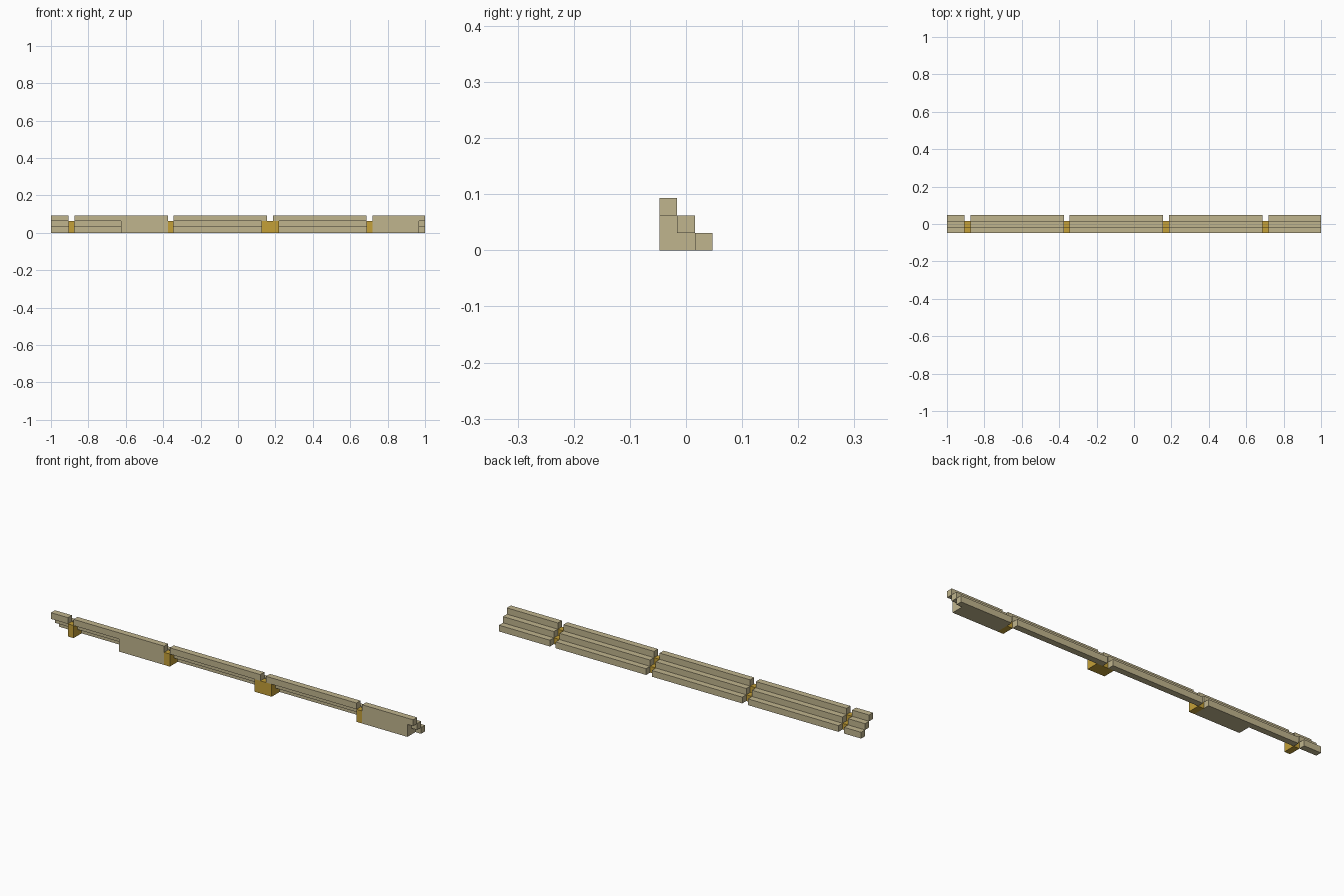
import bpy
import bmesh

if "Cube" in bpy.data.objects:
    bpy.data.objects.remove(bpy.data.objects["Cube"], do_unlink=True)

U = 1 / 32  # module: every edge is a whole number of these


def material(name, color):
    m = bpy.data.materials.new(name)
    m.use_nodes = True
    m.diffuse_color = color
    bsdf = next(n for n in m.node_tree.nodes if n.type == 'BSDF_PRINCIPLED')
    bsdf.inputs["Base Color"].default_value = color
    bsdf.inputs["Roughness"].default_value = 0.8
    return m


stone = material("beige stone", (0.53, 0.46, 0.27, 1))
brass = material("ochre brass", (0.55, 0.35, 0.04, 1))


def extrude_profile(name, profile, x0, x1, mat):
    """Sweep a (y, z) profile along x; all values in modules."""
    bm = bmesh.new()
    face = bm.faces.new([bm.verts.new((x0 * U, (y - 1.5) * U, z * U)) for y, z in profile])
    swept = bmesh.ops.extrude_face_region(bm, geom=[face])["geom"]
    verts = [g for g in swept if isinstance(g, bmesh.types.BMVert)]
    bmesh.ops.translate(bm, vec=((x1 - x0) * U, 0, 0), verts=verts)
    bmesh.ops.recalc_face_normals(bm, faces=bm.faces)
    mesh = bpy.data.meshes.new(name)
    bm.to_mesh(mesh)
    bm.free()
    mesh.materials.append(mat)
    obj = bpy.data.objects.new(name, mesh)
    bpy.context.collection.objects.link(obj)
    return obj


def step_profile(i):
    return [(i, 2 - i), (i + 1, 2 - i), (i + 1, 3 - i), (i, 3 - i)]


# Stepped filling that fits underneath the three treads
under_steps = [(0, 0), (2, 0), (2, 1), (1, 1), (1, 2), (0, 2)]

# Treads: three boards per section, sections separated by one-module gaps
gaps = [-29, -12, 5, 22]
starts = [-32] + [g + 1 for g in gaps]
ends = gaps + [32]
for section, (a, b) in enumerate(zip(starts, ends), 1):
    for i, tread in enumerate(("top", "middle", "bottom")):
        extrude_profile(f"{tread}_tread_{section}", step_profile(i), a, b, stone)

# Metal brackets bridging the gaps; the third is wider
for n, gap in enumerate(gaps, 1):
    extra = 1 if n == 3 else 0
    extrude_profile(f"bracket_{n}", under_steps, gap - extra, gap + 1 + extra, brass)

# Solid foundations under two of the sections
for n, x in enumerate((-20, 23), 1):
    extrude_profile(f"foundation_{n}", under_steps, x, x + 8, stone)
